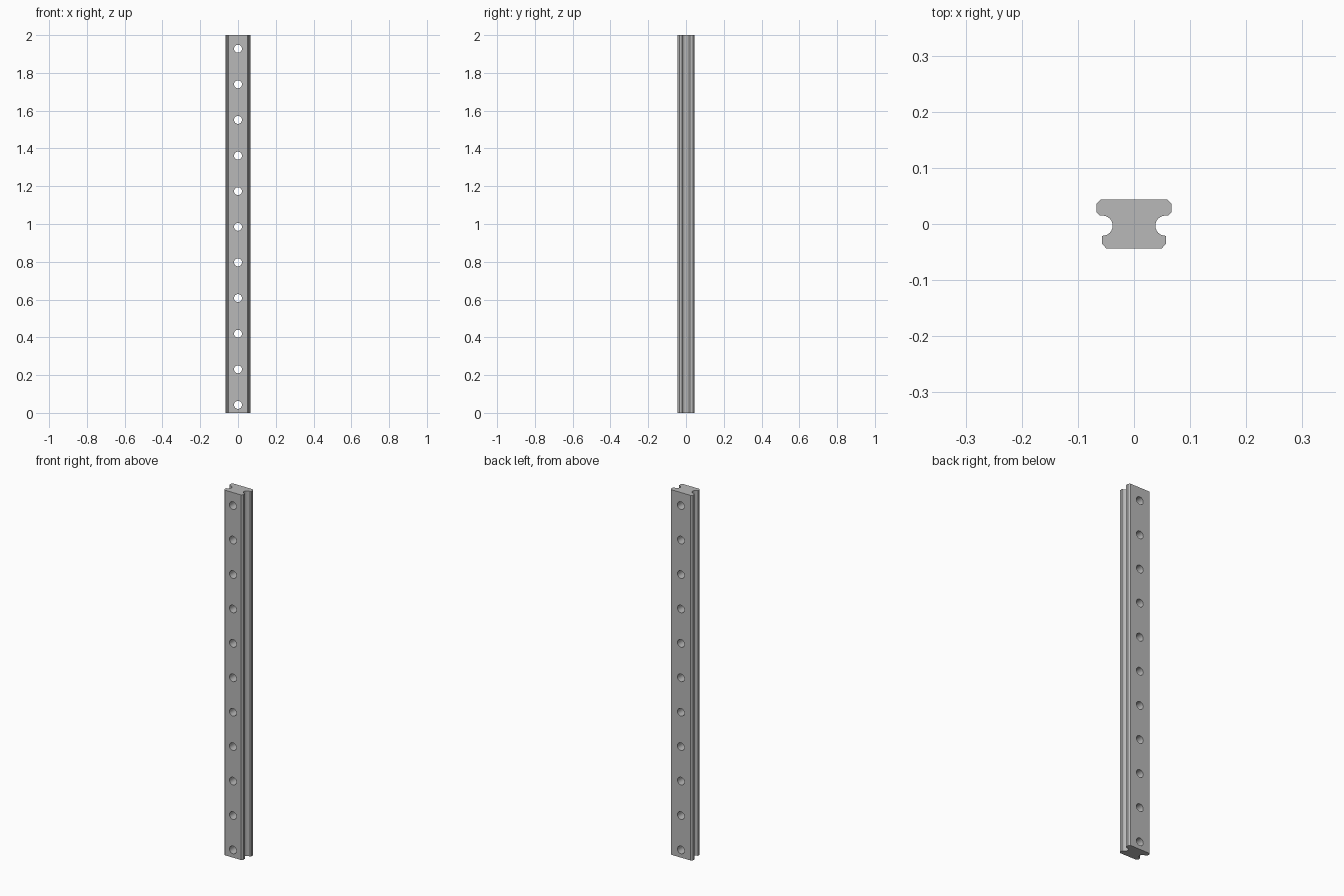
import bpy, bmesh, math
from mathutils import Matrix, Vector

cube = bpy.data.objects.get("Cube")
if cube:
    bpy.data.objects.remove(cube, do_unlink=True)

LENGTH = 2.0
HOLE_COUNT, FIRST_HOLE, LAST_HOLE, HOLE_RADIUS = 11, 0.042, 1.928, 0.021

steel = bpy.data.materials.new("steel_grey")
steel.use_nodes = True
colour = (0.48, 0.48, 0.48, 1)
steel.diffuse_color = colour
steel.node_tree.nodes["Principled BSDF"].inputs["Base Color"].default_value = colour


def make_object(name, bm):
    bmesh.ops.recalc_face_normals(bm, faces=bm.faces)
    mesh = bpy.data.meshes.new(name)
    bm.to_mesh(mesh)
    bm.free()
    mesh.materials.append(steel)
    obj = bpy.data.objects.new(name, mesh)
    bpy.context.collection.objects.link(obj)
    return obj


# Right half of the cross-section: wide back flange, round groove, narrow front foot
groove_centre, groove_radius = (0.056, -0.003), 0.018
half = [(0.059, 0.044), (0.067, 0.036), (0.067, 0.021), (0.061, 0.015)]
for i in range(13):
    a = math.radians(90 + 180 * i / 12)
    half.append((groove_centre[0] + groove_radius * math.cos(a),
                 groove_centre[1] + groove_radius * math.sin(a)))
half += [(0.057, -0.022), (0.057, -0.035), (0.049, -0.044)]
outline = half + [(-x, y) for x, y in reversed(half)]

# Rail body
bm = bmesh.new()
face = bm.faces.new([bm.verts.new((x, y, 0)) for x, y in outline])
grown = bmesh.ops.extrude_face_region(bm, geom=[face], use_keep_orig=True)
top = [v for v in grown["geom"] if isinstance(v, bmesh.types.BMVert)]
bmesh.ops.translate(bm, verts=top, vec=Vector((0, 0, LENGTH)))
rail = make_object("rail", bm)

# Row of mounting holes
bm = bmesh.new()
for i in range(HOLE_COUNT):
    z = FIRST_HOLE + (LAST_HOLE - FIRST_HOLE) * i / (HOLE_COUNT - 1)
    bmesh.ops.create_cone(
        bm, cap_ends=True, segments=32, radius1=HOLE_RADIUS, radius2=HOLE_RADIUS,
        depth=0.2,
        matrix=Matrix.Translation((0, 0, z)) @ Matrix.Rotation(math.pi / 2, 4, "X"))
cutter = make_object("hole_cutter", bm)

cut = rail.modifiers.new("mounting_holes", "BOOLEAN")
cut.operation = "DIFFERENCE"
cut.solver = "EXACT"
cut.object = cutter

bpy.ops.object.select_all(action="DESELECT")
rail.select_set(True)
bpy.context.view_layer.objects.active = rail
bpy.ops.object.modifier_apply(modifier=cut.name)
bpy.data.objects.remove(cutter, do_unlink=True)

# Smooth the curved walls, keep the chamfers crisp
bpy.ops.object.shade_smooth_by_angle(angle=math.radians(30))
